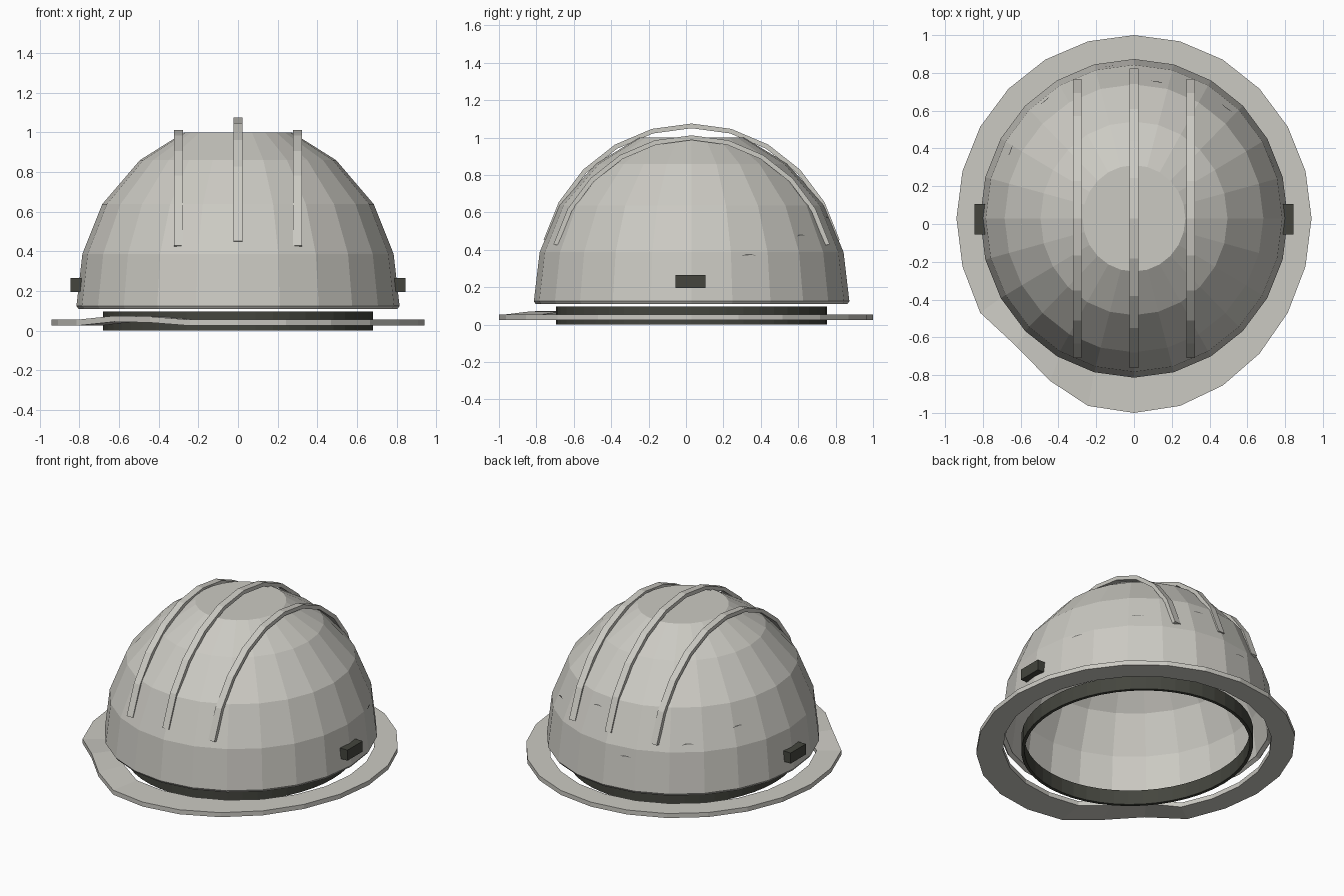
import bpy, bmesh, math
from mathutils import Vector, Matrix

if "Cube" in bpy.data.objects:
    bpy.data.objects.remove(bpy.data.objects["Cube"], do_unlink=True)

CY = 0.03      # centre of the dome along y
SIDES = 24


def material(name, rgb):
    m = bpy.data.materials.new(name)
    m.use_nodes = True
    m.diffuse_color = (*rgb, 1)
    m.node_tree.nodes["Principled BSDF"].inputs["Base Color"].default_value = (*rgb, 1)
    return m


LIGHT = material("warm_light_grey", (0.60, 0.59, 0.545))
DARK = material("dark_olive_grey", (0.058, 0.060, 0.048))
SCUFF = material("scuff_grey", (0.16, 0.16, 0.15))


def finish(bm, name, mat):
    bmesh.ops.recalc_face_normals(bm, faces=bm.faces)
    mesh = bpy.data.meshes.new(name)
    bm.to_mesh(mesh)
    bm.free()
    mesh.materials.append(mat)
    ob = bpy.data.objects.new(name, mesh)
    bpy.context.collection.objects.link(ob)
    return ob


def loft(bm, loops, closed_rows=False):
    """Skin closed loops of points; closed_rows joins the last to the first."""
    rows = [[bm.verts.new(p) for p in loop] for loop in loops]
    pairs = list(zip(rows, rows[1:]))
    if closed_rows:
        pairs.append((rows[-1], rows[0]))
    for a, b in pairs:
        n = len(a)
        for i in range(n):
            j = (i + 1) % n
            bm.faces.new((a[i], a[j], b[j], b[i]))
    return rows


def ring(rx, ry, z, sides=SIDES):
    return [Vector((rx * math.cos(math.tau * i / sides),
                    CY + ry * math.sin(math.tau * i / sides), z))
            for i in range(sides)]


# Dome shell: faceted profile with a flat crown, thickened inward
profile = [(0.805, 0.11), (0.815, 0.125), (0.785, 0.387),
           (0.685, 0.638), (0.495, 0.86), (0.272, 1.0)]
bm = bmesh.new()
rows = loft(bm, [ring(r, r * 1.035, z) for r, z in profile])
bm.faces.new(rows[-1])
shell = finish(bm, "dome_shell", LIGHT)
thick = shell.modifiers.new("thickness", "SOLIDIFY")
thick.thickness = 0.028
thick.offset = -1

# Brim: flat ring, longer at the front, with one bent corner
def brim_loop(rx, ry, z, reach):
    pts = ring(rx, ry, z)
    for i, p in enumerate(pts):
        s = math.sin(math.tau * i / SIDES)
        if s < 0:
            p.y -= reach * s * s
    for i, push, lift in ((15, 0.04, 0.02), (16, 0.025, 0.016)):
        pts[i] += Vector((push, push, lift))
    return pts


bm = bmesh.new()
loft(bm, [brim_loop(0.94, 0.97, 0.025, 0.06), brim_loop(0.94, 0.97, 0.055, 0.06),
          brim_loop(0.80, 0.825, 0.055, 0), brim_loop(0.80, 0.825, 0.025, 0)], True)
finish(bm, "brim", LIGHT)

# Inner headband
bm = bmesh.new()
loft(bm, [ring(0.68, 0.725, 0, 48), ring(0.68, 0.725, 0.096, 48),
          ring(0.66, 0.705, 0.096, 48), ring(0.66, 0.705, 0, 48)], True)
finish(bm, "headband", DARK)


# Raised ribs running from front to back
def rib(name, x, a, b, base, width=0.045, depth=0.025):
    sections = []
    for k in range(11):
        t = math.radians(15 + 15 * k)
        c, s = math.cos(t), math.sin(t)
        sections.append([(x + sx * width / 2, CY - (a - d) * c, base + (b - d) * s)
                         for sx, d in ((-1, 0), (1, 0), (1, depth), (-1, depth))])
    bm = bmesh.new()
    rows = loft(bm, sections)
    bm.faces.new(rows[0])
    bm.faces.new(rows[-1])
    finish(bm, name, LIGHT)


rib("centre_rib", 0, 0.82, 0.84, 0.235)
rib("left_rib", 0.3, 0.765, 0.785, 0.227)
rib("right_rib", -0.3, 0.765, 0.785, 0.227)

# Side lugs
for name, side in (("left_lug", 1), ("right_lug", -1)):
    bm = bmesh.new()
    bmesh.ops.create_cube(bm, size=1, matrix=Matrix.Translation((side * 0.817, 0.025, 0.23))
                          @ Matrix.Diagonal((0.054, 0.16, 0.07, 1)))
    finish(bm, name, DARK)


# Scuffs: thin tapered slivers lying on the shell
def shell_radius(z):
    for (r0, z0), (r1, z1) in zip(profile, profile[1:]):
        if z0 <= z <= z1:
            return r0 + (r1 - r0) * (z - z0) / (z1 - z0)


def shell_point(deg, z):
    f = deg % 15 - 7.5
    r = shell_radius(z) * math.cos(math.radians(7.5)) / math.cos(math.radians(f)) + 0.004
    a = math.radians(deg)
    return Vector((r * math.cos(a), CY + r * 1.035 * math.sin(a), z))


for n, (deg, z) in enumerate([(22, 0.37), (49, 0.475), (80, 0.57),
                              (100, 0.33), (128, 0.43), (152, 0.5)]):
    bm = bmesh.new()
    top = [(-3, -0.004), (-1, 0.007), (1, 0.008), (3, 0.0)]
    low = [(1, 0.002), (-1, 0.0)]
    bm.faces.new([bm.verts.new(shell_point(deg + d, z + h)) for d, h in top + low])
    finish(bm, f"scuff_{n + 1}", SCUFF)
